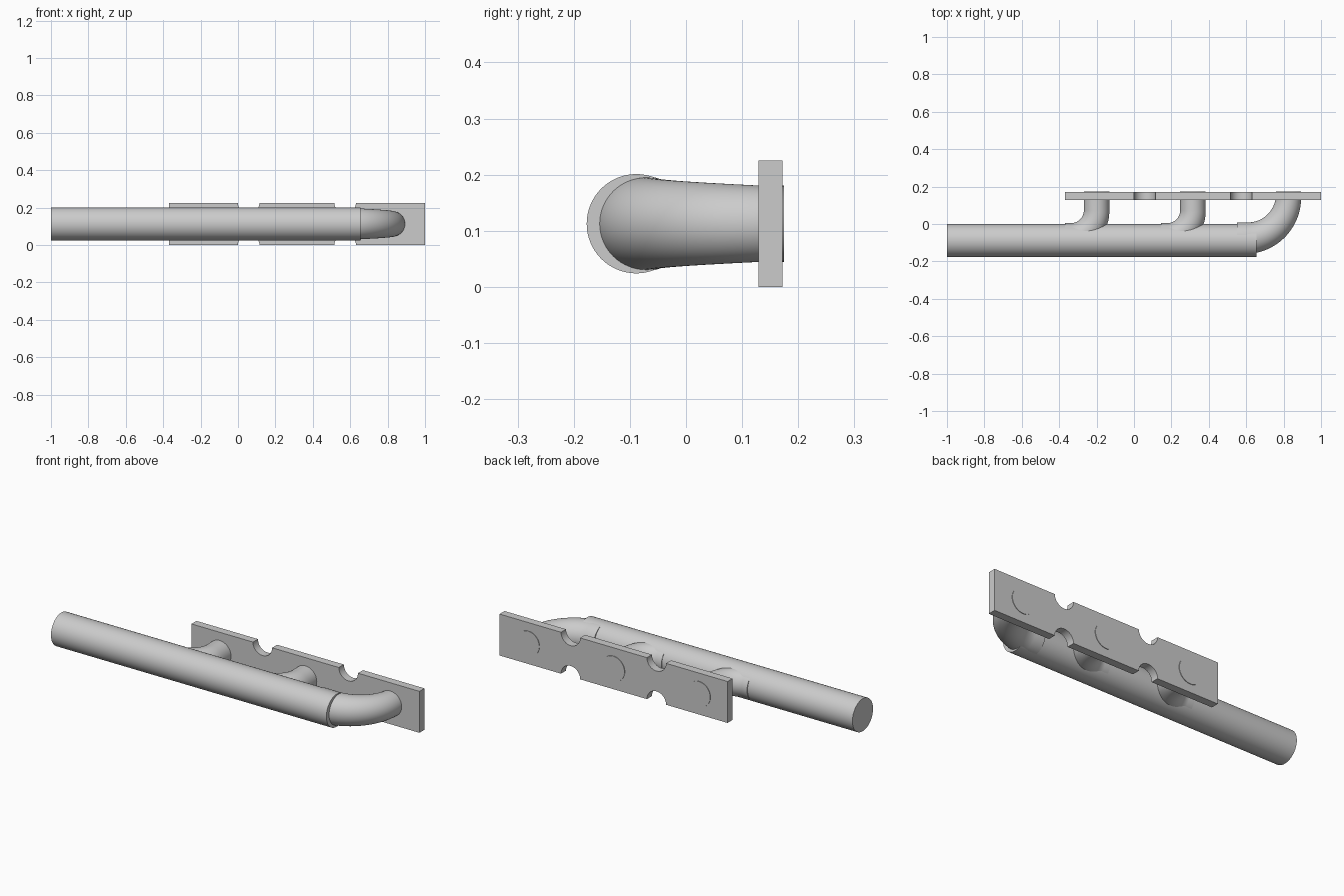
import bpy, bmesh, math
from mathutils import Vector

if "Cube" in bpy.data.objects:
    bpy.data.objects.remove(bpy.data.objects["Cube"])

ZC = 0.1125   # centre height of every tube
SEG = 64


def finish(bm, name, angle=35):
    bmesh.ops.recalc_face_normals(bm, faces=bm.faces)
    me = bpy.data.meshes.new(name)
    bm.to_mesh(me)
    bm.free()
    ob = bpy.data.objects.new(name, me)
    bpy.context.collection.objects.link(ob)
    bpy.ops.object.select_all(action='DESELECT')
    ob.select_set(True)
    bpy.context.view_layer.objects.active = ob
    bpy.ops.object.shade_smooth_by_angle(angle=math.radians(angle))
    return ob


def tube(name, stations):
    """Capped round tube in the horizontal plane; stations are (x, y, heading, radius)."""
    bm = bmesh.new()
    rings = []
    for x, y, a, r in stations:
        side = Vector((-math.sin(a), math.cos(a), 0))
        c = Vector((x, y, ZC))
        rings.append([bm.verts.new(c + r * (side * math.cos(t) + Vector((0, 0, math.sin(t)))))
                      for t in (2 * math.pi * i / SEG for i in range(SEG))])
    for p, q in zip(rings, rings[1:]):
        for i in range(SEG):
            j = (i + 1) % SEG
            bm.faces.new((p[i], p[j], q[j], q[i]))
    bm.faces.new(rings[0])
    bm.faces.new(rings[-1])
    return finish(bm, name)


def runner(name, x_end, bend, y_bend, r0, r1, lead):
    """Quarter bend leaving the pipe along +x and entering the flange along +y."""
    cx, steps = x_end - bend, 24
    st = [(cx - lead, y_bend - bend, 0, r0)]
    for i in range(steps + 1):
        a = math.pi / 2 * i / steps
        st.append((cx + bend * math.sin(a), y_bend - bend * math.cos(a), a,
                   r0 + (r1 - r0) * i / steps))
    st.append((x_end, 0.175, math.pi / 2, r1))
    return tube(name, st)


# Collector pipe
tube("collector_pipe", [(-1.0, -0.0885, 0, 0.0885), (0.655, -0.0885, 0, 0.0885)])

# Two short side runners and the end elbow
runner("runner_left", -0.20, 0.14, 0.07, 0.075, 0.068, 0.03)
runner("runner_middle", 0.315, 0.14, 0.07, 0.075, 0.068, 0.03)
runner("end_elbow", 0.826, 0.226, 0.15, 0.085, 0.067, 0.05)

# Flange plate with half-round bolt notches along both long edges
X0, X1, Y0, Y1, H, NR = -0.37, 1.0, 0.129, 0.172, 0.225, 0.0575
bottom = [(X0, 0)]
for nx in (0.057, 0.573):
    for i in range(25):
        t = math.pi * (1 - i / 24)
        bottom.append((nx + NR * math.cos(t), NR * math.sin(t)))
bottom.append((X1, 0))
outline = bottom + [(x, H - z) for x, z in reversed(bottom)]
bm = bmesh.new()
face = bm.faces.new([bm.verts.new((x, Y0, z)) for x, z in outline])
ext = bmesh.ops.extrude_face_region(bm, geom=[face])
bmesh.ops.translate(bm, vec=(0, Y1 - Y0, 0),
                    verts=[v for v in ext["geom"] if isinstance(v, bmesh.types.BMVert)])
finish(bm, "flange_plate")
